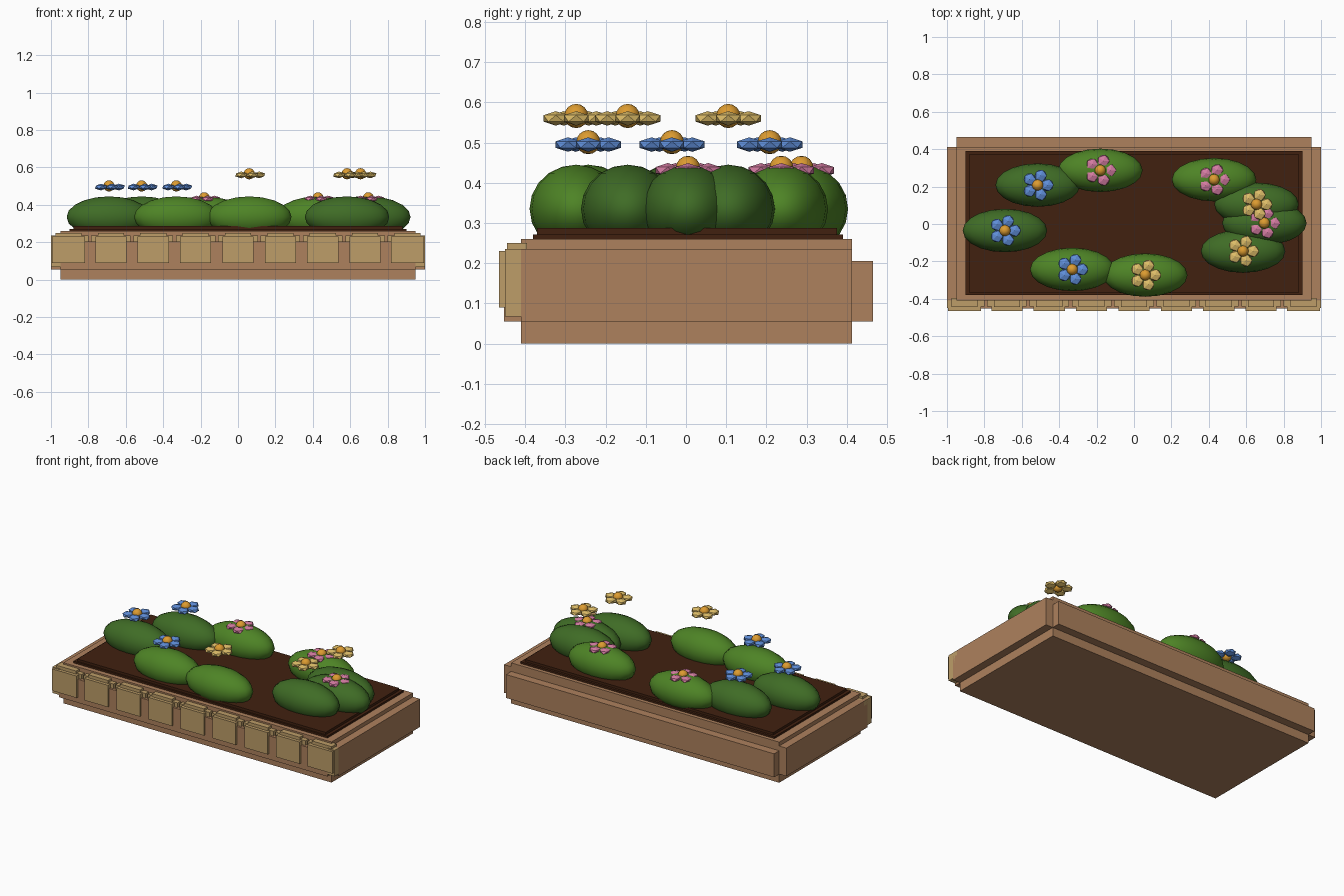
import bpy, math

if "Cube" in bpy.data.objects:
    bpy.data.objects.remove(bpy.data.objects["Cube"])


def material(name, rgb):
    m = bpy.data.materials.new(name)
    m.use_nodes = True
    color = (*rgb, 1)
    m.diffuse_color = color
    m.node_tree.nodes["Principled BSDF"].inputs["Base Color"].default_value = color
    return m


clay = material("clay brown", (0.42, 0.22, 0.11))
stone = material("tan stone", (0.51, 0.34, 0.14))
earth = material("dark soil", (0.053, 0.015, 0.005))
light_leaf = material("light green", (0.076, 0.23, 0.019))
dark_leaf = material("dark green", (0.05, 0.15, 0.019))
blue = material("petal blue", (0.115, 0.27, 0.69))
pink = material("petal pink", (0.66, 0.2, 0.36))
yellow = material("petal yellow", (0.73, 0.51, 0.14))
orange = material("pollen orange", (0.72, 0.33, 0.03))


def finish(name, mat):
    ob = bpy.context.object
    ob.name = name
    ob.data.materials.append(mat)
    return ob


def box(name, mat, x, y, z):
    """Box from (min, max) pairs on each axis."""
    spans = (x, y, z)
    bpy.ops.mesh.primitive_cube_add(size=1, location=[(a + b) / 2 for a, b in spans])
    bpy.context.object.scale = [b - a for a, b in spans]
    return finish(name, mat)


# Planter body with raised bands on all four sides
box("planter_body", clay, (-0.95, 0.95), (-0.41, 0.413), (0, 0.26))
box("back_band", clay, (-0.95, 0.95), (0.40, 0.465), (0.055, 0.205))
box("front_band", clay, (-0.95, 0.95), (-0.453, -0.40), (0.055, 0.205))
for side, name in ((-1, "right_band"), (1, "left_band")):
    box(name, clay, sorted((side * 0.94, side)), (-0.41, 0.413), (0.055, 0.235))

# Two-tier soil bed
box("soil_edge", earth, (-0.9, 0.9), (-0.38, 0.39), (0.25, 0.272))
box("soil_top", earth, (-0.88, 0.88), (-0.37, 0.375), (0.26, 0.287))

# Row of facing stones, each built from overlapping slabs
for i in range(-4, 5):
    cx = i * 0.2265
    end = abs(i) == 4
    half = 0.088 if end else 0.083
    low = 0.068 if end else 0.09
    box("facing_stone", stone, (cx - half, cx + half), (-0.465, -0.39), (0.09, 0.23))
    box("stone_core", stone, (cx - 0.07, cx + 0.07), (-0.445, -0.395), (low, 0.25))
    left = max(cx - 0.106, -1)
    right = min(cx + 0.106, 1)
    box("stone_tab", stone, (left, right), (-0.44, -0.375), (0.205, 0.235))
for side in (-1, 1):
    box("corner_stone", stone, sorted((side * 0.95, side)), (-0.45, -0.395), (0.068, 0.235))


# Shrubs with a flower hovering above each
def shrub(x, y, mat):
    bpy.ops.mesh.primitive_uv_sphere_add(segments=20, ring_count=10, radius=1, location=(x, y, 0.335))
    bpy.context.object.scale = (0.226, 0.116, 0.11)
    bpy.ops.object.shade_smooth()
    finish("shrub", mat)


def flower(x, y, mat, z):
    for k in range(5):
        a = math.tau * k / 5
        px, py = x + 0.053 * math.cos(a), y + 0.053 * math.sin(a)
        bpy.ops.mesh.primitive_ico_sphere_add(subdivisions=1, radius=1, location=(px, py, z), rotation=(0, 0, a))
        bpy.context.object.scale = (0.036, 0.036, 0.018)
        finish("petal", mat)
    bpy.ops.mesh.primitive_uv_sphere_add(segments=14, ring_count=8, radius=0.03, location=(x, y, z + 0.006))
    bpy.ops.object.shade_smooth()
    finish("flower_center", orange)


heights = {pink: 0.431, blue: 0.495, yellow: 0.56}
plants = [
    (-0.69, -0.035, dark_leaf, blue),
    (-0.515, 0.208, dark_leaf, blue),
    (-0.18, 0.287, light_leaf, pink),
    (0.428, 0.237, light_leaf, pink),
    (0.655, 0.105, dark_leaf, yellow),
    (0.697, 0.005, dark_leaf, pink),
    (0.583, -0.145, dark_leaf, yellow),
    (-0.33, -0.243, light_leaf, blue),
    (0.06, -0.273, light_leaf, yellow),
]
for x, y, leaf, petal in plants:
    shrub(x, y, leaf)
    flower(x, y, petal, heights[petal])
